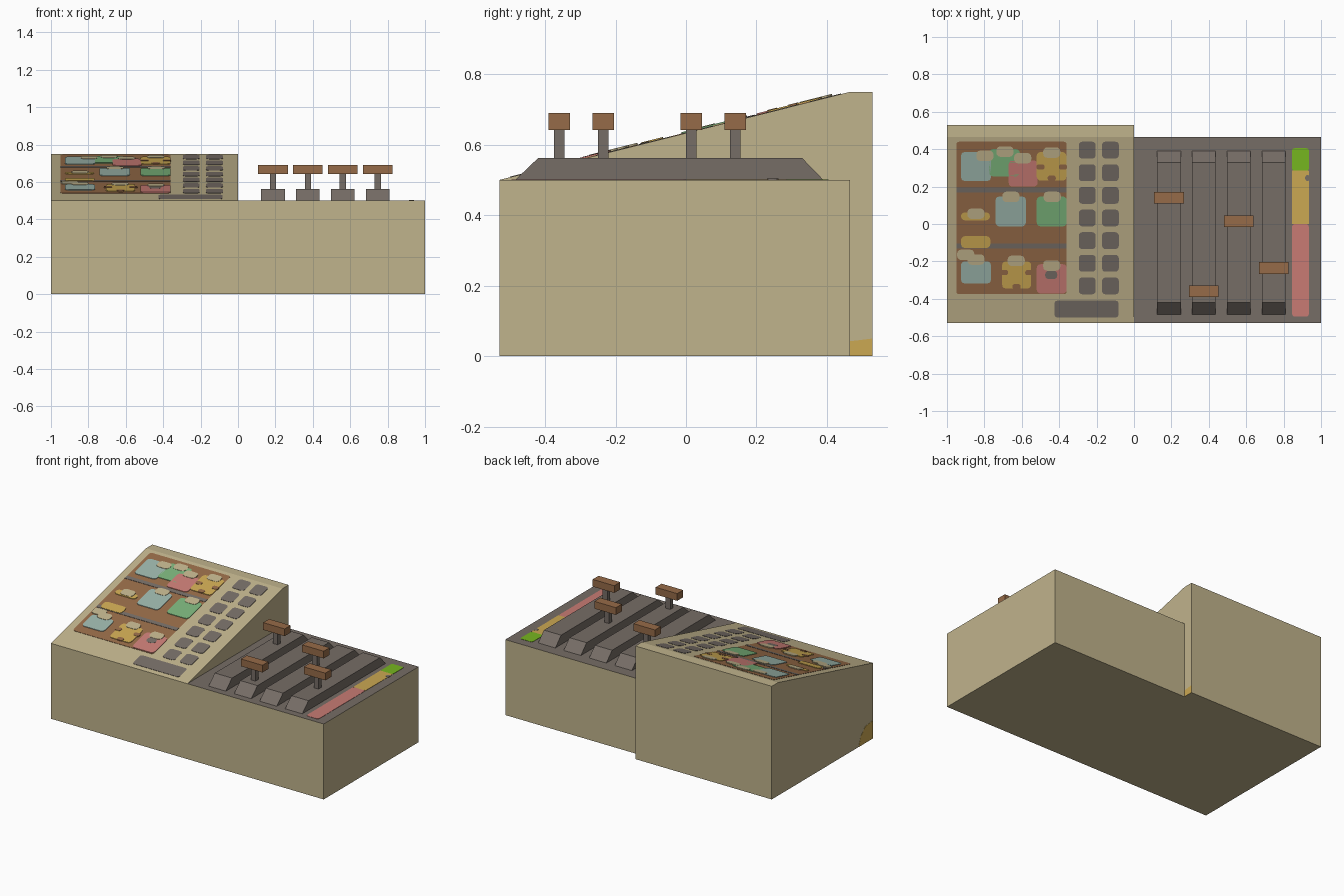
import bpy, bmesh, math
from mathutils import Vector

if "Cube" in bpy.data.objects:
    bpy.data.objects.remove(bpy.data.objects["Cube"])


def material(name, rgb):
    m = bpy.data.materials.new(name)
    lin = [((c / 255 + 0.055) / 1.055) ** 2.4 for c in rgb]
    m.diffuse_color = (*lin, 1)
    m.use_nodes = True
    m.node_tree.nodes["Principled BSDF"].inputs["Base Color"].default_value = m.diffuse_color
    return m


tan = material("tan", (192, 179, 140))
grey = material("warm grey", (118, 109, 102))
brown = material("brown", (150, 107, 72))
blue = material("pale blue", (155, 180, 170))
green = material("soft green", (122, 178, 122))
red = material("soft red", (200, 123, 116))
yellow = material("mustard", (203, 168, 82))
lime = material("lime", (118, 182, 32))


def prism(name, points, depth, mats, drop=None):
    """Extrude a planar outline by a vector; drop removes hidden faces."""
    bm = bmesh.new()
    face = bm.faces.new([bm.verts.new(p) for p in points])
    out = bmesh.ops.extrude_face_region(bm, geom=[face], use_keep_orig=True)
    verts = [v for v in out["geom"] if isinstance(v, bmesh.types.BMVert)]
    bmesh.ops.translate(bm, verts=verts, vec=depth)
    bmesh.ops.recalc_face_normals(bm, faces=bm.faces[:])
    if drop:
        gone = [f for f in bm.faces if f.normal.dot(Vector(drop)) > 0.99]
        bmesh.ops.delete(bm, geom=gone, context='FACES')
    # second material, when given, goes on the upward faces
    if len(mats) > 1:
        for f in bm.faces:
            f.material_index = 1 if f.normal.z > 0.9 else 0
    me = bpy.data.meshes.new(name)
    bm.to_mesh(me)
    bm.free()
    for m in mats:
        me.materials.append(m)
    ob = bpy.data.objects.new(name, me)
    bpy.context.collection.objects.link(ob)
    return ob


def box(name, x0, x1, y0, y1, z0, z1, mats, drop=None):
    pts = [(x0, y0, z0), (x1, y0, z0), (x1, y1, z0), (x0, y1, z0)]
    return prism(name, pts, (0, 0, z1 - z0), mats, drop)


def slope(y):
    return 0.5 + 0.25 * (y + 0.53) / 0.995


def flat(y):
    return 0.5


def plate(name, x0, x1, y0, y1, mat, layer=1, r=0.012, ground=slope):
    """Thin rounded plate lying on the given surface."""
    r = min(r, (x1 - x0) / 2.01, (y1 - y0) / 2.01)
    pts = []
    for cx, cy, a in ((x1 - r, y1 - r, 0), (x0 + r, y1 - r, 90),
                      (x0 + r, y0 + r, 180), (x1 - r, y0 + r, 270)):
        for k in range(4):
            t = math.radians(a + 30 * k)
            x, y = cx + r * math.cos(t), cy + r * math.sin(t)
            pts.append((x, y, ground(y) - 0.001))
    return prism(name, pts, (0, 0, 0.001 + 0.0018 * layer), [mat])


# Housing: sloped left half and low right half with a grey deck
profile = [(-0.53, 0), (0.53, 0), (0.53, 0.75), (0.465, 0.75), (-0.53, 0.5)]
prism("sloped_housing", [(-1, y, z) for y, z in profile], (1, 0, 0), [tan])
box("fader_housing", 0, 1, -0.53, 0.465, 0, 0.5, [tan, grey], drop=(-1, 0, 0))

# Faders: bevelled rail, stem and wooden handle
rail = [(-0.485, 0.5), (0.39, 0.5), (0.33, 0.562), (-0.42, 0.562)]
for i, y in enumerate((0.14, -0.36, 0.015, -0.235)):
    x = 0.187 + 0.187 * i
    prism(f"fader_rail_{i}", [(x - 0.063, a, b) for a, b in rail], (0.126, 0, 0),
          [grey], drop=(0, 0, -1))
    box(f"fader_stem_{i}", x - 0.017, x + 0.017, y - 0.015, y + 0.015, 0.56, 0.645, [grey])
    box(f"fader_handle_{i}", x - 0.079, x + 0.079, y - 0.031, y + 0.031, 0.642, 0.69, [brown])

# Level strip on the deck
plate("level_red", 0.845, 0.935, -0.495, 0.0, red, r=0.015, ground=flat)
plate("level_yellow", 0.845, 0.935, 0.0, 0.285, yellow, r=0.002, ground=flat)
plate("level_green", 0.845, 0.935, 0.285, 0.405, lime, r=0.012, ground=flat)
plate("level_notch", 0.915, 0.94, 0.23, 0.262, grey, 2, ground=flat)

# Display panel with divider lines
plate("display", -0.95, -0.36, -0.375, 0.44, brown, r=0.015)
for i, y in enumerate((0.182, -0.118)):
    plate(f"display_line_{i}", -0.95, -0.36, y - 0.013, y + 0.013, grey, 2, r=0.002)

# Display icons: coloured body, lighter cap
icons = [
    (-0.925, -0.765, 0.23, 0.385, blue), (-0.775, -0.61, 0.255, 0.4, green),
    (-0.67, -0.515, 0.2, 0.34, red), (-0.52, -0.362, 0.232, 0.385, yellow),
    (-0.925, -0.77, 0.02, 0.062, yellow), (-0.74, -0.578, -0.013, 0.147, blue),
    (-0.52, -0.36, -0.013, 0.147, green), (-0.925, -0.768, -0.128, -0.065, yellow),
    (-0.925, -0.765, -0.318, -0.2, blue), (-0.705, -0.55, -0.345, -0.2, yellow),
    (-0.52, -0.36, -0.372, -0.215, red),
]
for i, (x0, x1, y0, y1, m) in enumerate(icons):
    plate(f"icon_{i}", x0, x1, y0, y1, m, 3, r=0.02)
caps = [(-0.797, 0.365), (-0.69, 0.387), (-0.595, 0.352), (-0.44, 0.382),
        (-0.845, 0.055), (-0.658, 0.145), (-0.437, 0.145), (-0.9, -0.165),
        (-0.845, -0.19), (-0.63, -0.197), (-0.44, -0.222)]
for i, (x, y) in enumerate(caps):
    plate(f"icon_cap_{i}", x - 0.046, x + 0.046, y - 0.028, y + 0.028, tan, 4, r=0.022)

# Cut-outs in the yellow icons and a dark mark on the red one
for i, (x, y) in enumerate(((-0.5, 0.305), (-0.38, 0.305), (-0.44, 0.245),
                            (-0.695, -0.26), (-0.56, -0.26), (-0.628, -0.335))):
    plate(f"icon_notch_{i}", x - 0.022, x + 0.022, y - 0.014, y + 0.014, brown, 4)
plate("icon_mark", -0.475, -0.41, -0.295, -0.25, grey, 3.5, r=0.02)

# Button grid and long button
for r in range(7):
    for c, x in enumerate((-0.25, -0.126)):
        y = 0.395 - 0.121 * r
        plate(f"button_{r}_{c}", x - 0.045, x + 0.045, y - 0.045, y + 0.045, grey, r=0.018)
plate("long_button", -0.425, -0.083, -0.5, -0.41, grey, r=0.015)

# Small yellow corner patches on the side walls
prism("side_patch_left", [(-1, -0.53, 0), (-1, -0.38, 0), (-1, -0.4, 0.06),
      (-1, -0.45, 0.11), (-1, -0.53, 0.12)], (-0.001, 0, 0), [yellow])
prism("side_patch_right", [(0, 0.465, 0), (0, 0.53, 0), (0, 0.53, 0.05),
      (0, 0.465, 0.042)], (0.001, 0, 0), [yellow])
